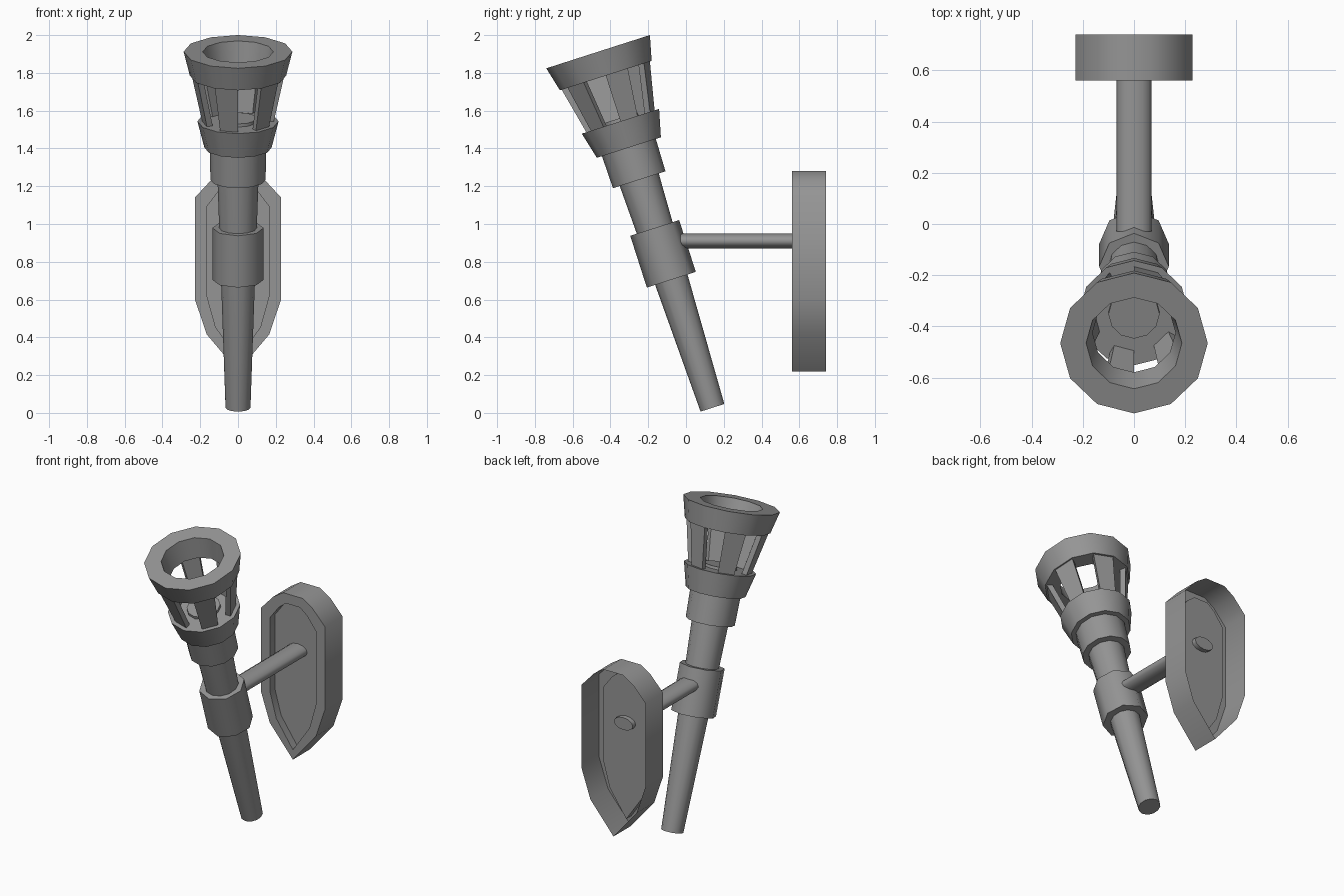
import bpy, bmesh, math
from mathutils import Matrix

if "Cube" in bpy.data.objects:
    bpy.data.objects.remove(bpy.data.objects["Cube"])

# Torch axis leans forward from its foot
LEAN = Matrix.Translation((0, 0.14, 0.027)) @ Matrix.Rotation(math.radians(17.8), 4, 'X')

# Dark iron
IRON = bpy.data.materials.new("dark_iron")
IRON.diffuse_color = (0.3, 0.3, 0.3, 1)
IRON.use_nodes = True
IRON.node_tree.nodes["Principled BSDF"].inputs["Base Color"].default_value = IRON.diffuse_color


def finish(name, bm):
    bmesh.ops.remove_doubles(bm, verts=bm.verts, dist=1e-5)
    bmesh.ops.recalc_face_normals(bm, faces=bm.faces)
    for f in bm.faces:
        f.smooth = True
    me = bpy.data.meshes.new(name)
    bm.to_mesh(me)
    bm.free()
    me.set_sharp_from_angle(angle=math.radians(50))
    me.materials.append(IRON)
    ob = bpy.data.objects.new(name, me)
    bpy.context.collection.objects.link(ob)
    return ob


def polar(r, s, a):
    return (r * math.sin(a), -r * math.cos(a), s)


def bridge(bm, a, b):
    for i in range(len(a)):
        j = (i + 1) % len(a)
        bm.faces.new((a[i], a[j], b[j], b[i]))


def lathe(name, profile, sides=12, ring=False):
    """Revolve (radius, height) points; capped, or closed into a ring."""
    bm = bmesh.new()
    loops = [[bm.verts.new(polar(r, s, math.tau * i / sides)) for i in range(sides)]
             for r, s in profile]
    for a, b in zip(loops, loops[1:]):
        bridge(bm, a, b)
    if ring:
        bridge(bm, loops[-1], loops[0])
    else:
        bm.faces.new(loops[0])
        bm.faces.new(loops[-1])
    finish(name, bm).matrix_world = LEAN


# Torch body
lathe("shaft", [(0.066, 0), (0.109, 1.28), (0.1, 1.61)])
lathe("bracket_collar", [(0.136, 0.712), (0.136, 1.0)], sides=8)
lathe("neck_collar", [(0.146, 1.268), (0.15, 1.46)])
lathe("cup", [(0.178, 1.447), (0.215, 1.593)])
lathe("top_rim", [(0.255, 1.847), (0.288, 1.98), (0.187, 1.98), (0.162, 1.847)], ring=True)

# Six basket slats on alternate sides of the twelve-sided basket
bm = bmesh.new()
for k in range(6):
    a0 = math.tau * (2 * k - 1) / 12
    a1 = a0 + math.tau / 12
    lo, hi = [[bm.verts.new(polar(r, s, a)) for r, a in
               ((ro, a0), (ro, a1), (ro - 0.035, a1), (ro - 0.035, a0))]
              for s, ro in ((1.58, 0.187), (1.86, 0.248))]
    bm.faces.new(lo)
    bm.faces.new(hi)
    bridge(bm, lo, hi)
finish("basket_slats", bm).matrix_world = LEAN

# Wall plate: shield-shaped shell, open at the back, with a recessed front panel
half = [(0.07, 1.28), (0.14, 1.235), (0.228, 1.14), (0.228, 0.60), (0.165, 0.415)]
outer = half + [(0, 0.22)] + [(-x, z) for x, z in reversed(half)]
inner = [(x * 0.72, 0.75 + (z - 0.75) * 0.88) for x, z in outer]

bm = bmesh.new()
loops = [[bm.verts.new((x, y, z)) for x, z in pts] for pts, y in
         ((inner, 0.61), (inner, 0.56), (outer, 0.56), (outer, 0.74))]
for a, b in zip(loops, loops[1:]):
    bridge(bm, a, b)
bm.faces.new(loops[0])
finish("wall_plate", bm)

# Flattened support arm poking through the plate
bm = bmesh.new()
bmesh.ops.create_cone(bm, cap_ends=True, segments=12, radius1=1, radius2=1, depth=1)
bmesh.ops.transform(bm, verts=bm.verts, matrix=Matrix.Translation((0, 0.305, 0.91))
                    @ Matrix.Diagonal((0.068, 0.67, 0.04, 1)) @ Matrix.Rotation(math.pi / 2, 4, 'X'))
finish("support_arm", bm)
